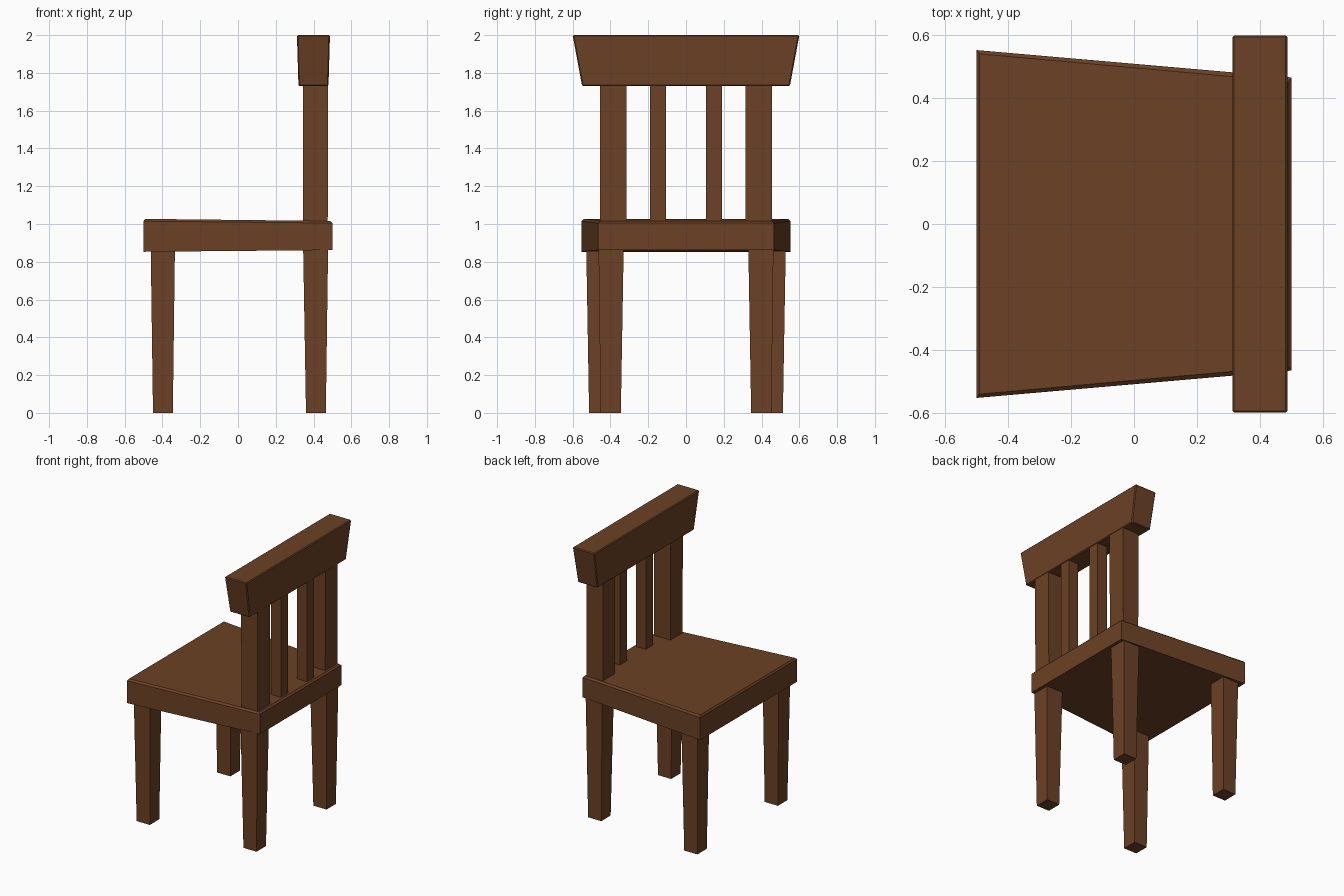
import bpy
import bmesh

if "Cube" in bpy.data.objects:
    bpy.data.objects.remove(bpy.data.objects["Cube"])

wood = bpy.data.materials.new("brown_wood")
wood.diffuse_color = (0.15, 0.053, 0.018, 1.0)
wood.use_nodes = True
wood.node_tree.nodes["Principled BSDF"].inputs["Base Color"].default_value = wood.diffuse_color


def loft(name, rings):
    """Closed solid through a stack of four-cornered rings."""
    bm = bmesh.new()
    loops = [[bm.verts.new(p) for p in ring] for ring in rings]
    for a, b in zip(loops, loops[1:]):
        for i in range(4):
            j = (i + 1) % 4
            bm.faces.new((a[i], a[j], b[j], b[i]))
    bm.faces.new(loops[0][::-1])
    bm.faces.new(loops[-1])
    bmesh.ops.recalc_face_normals(bm, faces=bm.faces[:])
    mesh = bpy.data.meshes.new(name)
    bm.to_mesh(mesh)
    bm.free()
    mesh.materials.append(wood)
    obj = bpy.data.objects.new(name, mesh)
    bpy.context.collection.objects.link(obj)
    return obj


def rect(x0, x1, y0, y1, z):
    return [(x0, y0, z), (x1, y0, z), (x1, y1, z), (x0, y1, z)]


def trapezoid(x0, x1, w0, w1, z0, z1):
    """Seat outline: half width and height differ at the two ends."""
    return [(x0, -w0, z0), (x1, -w1, z1), (x1, w1, z1), (x0, w0, z0)]


def mirrored_pair(name, bottom, top):
    """Tapered bar on each side of y = 0; each end is (x0, x1, y0, y1, z)."""
    for side, s in (("right", -1), ("left", 1)):
        rings = [rect(x0, x1, s * y0, s * y1, z) for x0, x1, y0, y1, z in (bottom, top)]
        loft(f"{name}_{side}", rings)


# Seat: tapered plank with a chamfered top edge
loft("seat", [
    trapezoid(-0.5, 0.5, 0.552, 0.465, 0.853, 0.862),
    trapezoid(-0.5, 0.5, 0.552, 0.465, 1.015, 1.005),
    trapezoid(-0.491, 0.489, 0.54, 0.452, 1.027, 1.016),
])

# Tapered legs
mirrored_pair("wide_end_leg", (-0.45, -0.345, 0.405, 0.513, 0.0),
              (-0.462, -0.334, 0.397, 0.528, 0.87))
mirrored_pair("backrest_leg", (0.36, 0.465, 0.345, 0.452, 0.0),
              (0.345, 0.477, 0.33, 0.463, 0.87))

# Backrest posts and slats
mirrored_pair("back_post", (0.345, 0.475, 0.316, 0.455, 0.98),
              (0.345, 0.477, 0.316, 0.456, 1.75))
mirrored_pair("back_slat", (0.395, 0.475, 0.107, 0.19, 0.98),
              (0.395, 0.475, 0.107, 0.19, 1.75))

# Flared top rail with softened edges
rail = loft("top_rail", [
    rect(0.32, 0.479, -0.55, 0.55, 1.73),
    rect(0.312, 0.487, -0.6, 0.6, 2.0),
])
bevel = rail.modifiers.new("soft_edges", 'BEVEL')
bevel.width = 0.006
bevel.segments = 1
bevel.limit_method = 'ANGLE'
